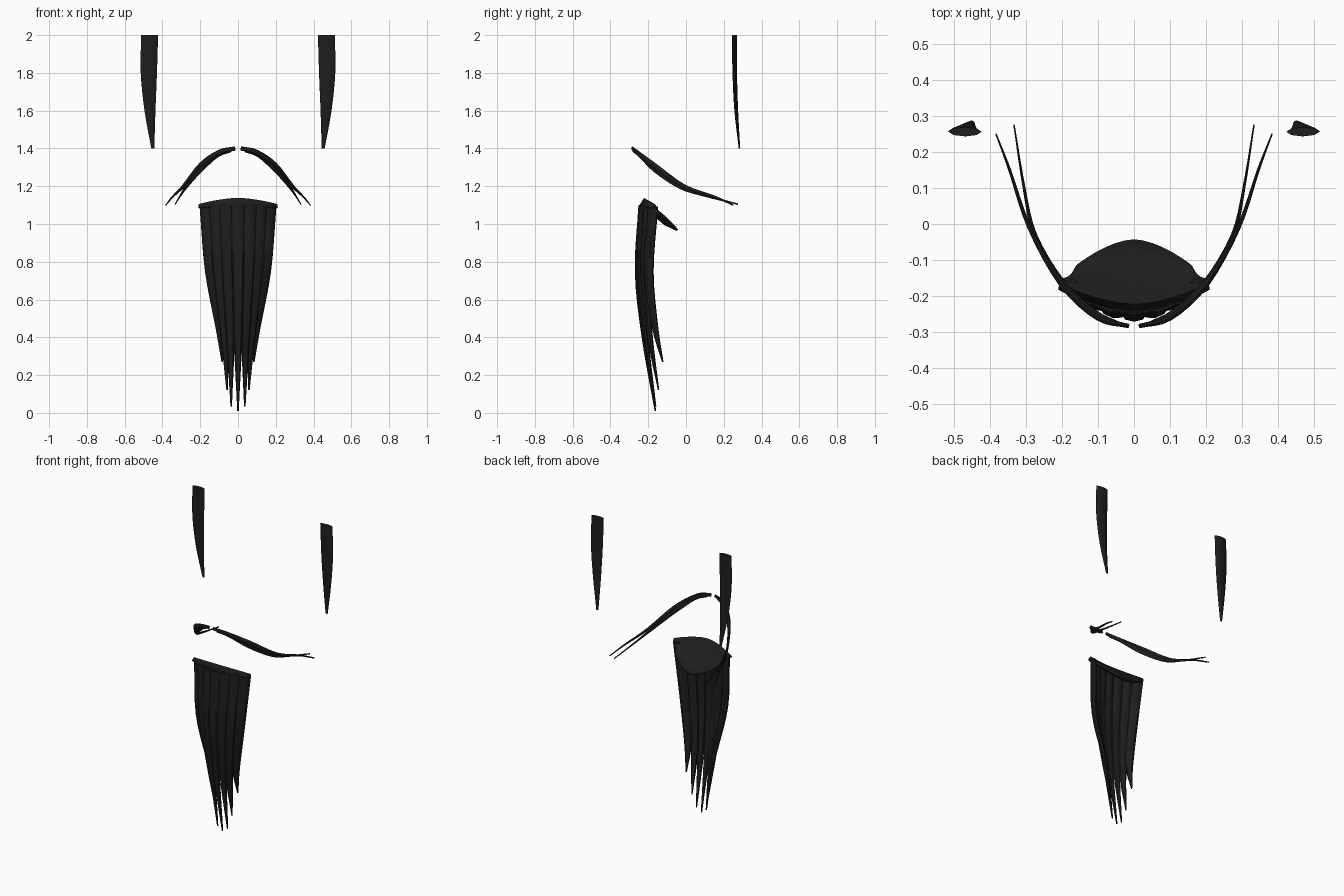
import bpy, bmesh, math
from mathutils import Vector

cube = bpy.data.objects.get("Cube")
if cube:
    bpy.data.objects.remove(cube)

hair = bpy.data.materials.new("charcoal_hair")
hair.use_nodes = True
hair.diffuse_color = (0.013, 0.013, 0.013, 1)
hair.node_tree.nodes["Principled BSDF"].inputs["Base Color"].default_value = hair.diffuse_color


def finish(name, bm):
    bmesh.ops.recalc_face_normals(bm, faces=bm.faces)
    mesh = bpy.data.meshes.new(name)
    bm.to_mesh(mesh)
    bm.free()
    mesh.materials.append(hair)
    obj = bpy.data.objects.new(name, mesh)
    bpy.context.collection.objects.link(obj)
    bpy.ops.object.select_all(action="DESELECT")
    obj.select_set(True)
    bpy.context.view_layer.objects.active = obj
    bpy.ops.object.shade_smooth_by_angle(angle=math.radians(40))
    return obj


def smooth_path(keys, steps=4):
    """Catmull-Rom through key stations of any dimension."""
    k = [Vector(p) for p in keys]
    k = [2 * k[0] - k[1]] + k + [2 * k[-1] - k[-2]]
    out = []
    for a, b, c, d in zip(k, k[1:], k[2:], k[3:]):
        for i in range(steps):
            t = i / steps
            out.append(0.5 * (2 * b + (c - a) * t + (2 * a - 5 * b + 4 * c - d) * t * t
                              + (3 * b - a - 3 * c + d) * t ** 3))
    return out + [k[-2]]


def lock(name, points, widths, depths, yaw=None, sides=8):
    """Tapered lens-shaped lock; yaw fixes horizontal sections, else they follow the path."""
    path = smooth_path(points)
    size = smooth_path(list(zip(widths, depths)))
    bm = bmesh.new()
    rings = []
    for i, (c, (w, d)) in enumerate(zip(path, size)):
        if yaw is None:
            t = (path[min(i + 1, len(path) - 1)] - path[max(i - 1, 0)]).normalized()
            v = t.cross(Vector((0, 0, 1))).normalized()
            u = t.cross(v)
        else:
            u = Vector((math.cos(yaw), math.sin(yaw), 0))
            v = Vector((-u.y, u.x, 0))
        ring = []
        for j in range(sides):
            a = math.tau * j / sides
            ring.append(bm.verts.new(c + u * w * math.cos(a) + v * d * math.sin(a)))
        rings.append(ring)
    for r, s in zip(rings, rings[1:]):
        for j in range(sides):
            k = (j + 1) % sides
            bm.faces.new((r[j], r[k], s[k], s[j]))
    bm.faces.new(rings[0])
    bm.faces.new(rings[-1])
    return finish(name, bm)


def mirrored(points, side):
    return [(p[0] * side, p[1], p[2]) for p in points]


# Beard locks, from the centre outwards
beard = [
    [(0, -.232, 1.1), (0, -.252, .75), (0, -.222, .4), (0, -.162, .01)],
    [(.065, -.224, 1.1), (.054, -.242, .75), (.04, -.212, .4), (.036, -.161, .035)],
    [(.122, -.203, 1.097), (.1, -.22, .75), (.07, -.19, .4), (.058, -.145, .12)],
    [(.172, -.174, 1.093), (.147, -.196, .75), (.1, -.163, .45), (.084, -.123, .27)],
]
# Moustache: long outer lock and shorter inner lock
moustache = {
    "outer": [(.015, -.283, 1.4), (.1, -.26, 1.38), (.2, -.168, 1.31),
              (.29, -.01, 1.2), (.345, .15, 1.145), (.383, .25, 1.1)],
    "inner": [(.04, -.278, 1.39), (.11, -.245, 1.365), (.2, -.16, 1.285),
              (.275, -.03, 1.195), (.305, .1, 1.15), (.333, .275, 1.105)],
}
# Sideburn, top to tip
sideburn = [(.468, .256, 2), (.472, .258, 1.8), (.466, .266, 1.6), (.451, .283, 1.4)]

for side, label in ((1, "left"), (-1, "right")):
    for i, pts in enumerate(beard):
        if i == 0 and side < 0:
            continue
        name = "beard_lock_centre" if i == 0 else f"beard_lock_{label}_{i}"
        lock(name, mirrored(pts, side), (.038, .034, .023, .004), (.02, .019, .013, .004),
             yaw=side * i * .2)
    for kind, pts in moustache.items():
        lock(f"moustache_{kind}_{label}", mirrored(pts, side),
             (.011, .013, .015, .010, .006, .004), (.006, .008, .008, .006, .004, .002))
    lock(f"sideburn_{label}", mirrored(sideburn, side),
         (.045, .043, .029, .008), (.013, .012, .01, .004), yaw=0)

# Chin pad: curved sheet from the front rim back under the chin
centre = [(-.245, 1.09), (-.222, 1.132), (-.19, 1.09), (-.16, 1.04), (-.11, .998), (-.045, .968)]
edge = [(.208, -.178, 1.085), (.206, -.165, 1.1), (.2, -.16, 1.09),
        (.19, -.155, 1.075), (.175, -.14, 1.06), (.16, -.115, 1.04)]
columns = 12
bm = bmesh.new()
grid = []
for (cy, cz), (ex, ey, ez) in zip(centre, edge):
    row = []
    for j in range(columns + 1):
        u = 2 * j / columns - 1
        f = abs(u) ** 1.7
        row.append(bm.verts.new((ex * u, cy + (ey - cy) * f, cz + (ez - cz) * f)))
    grid.append(row)
for r, s in zip(grid, grid[1:]):
    for j in range(columns):
        bm.faces.new((r[j], r[j + 1], s[j + 1], s[j]))
pad = finish("chin_pad", bm)
thick = pad.modifiers.new("thickness", "SOLIDIFY")
thick.thickness = .012
thick.offset = 0
